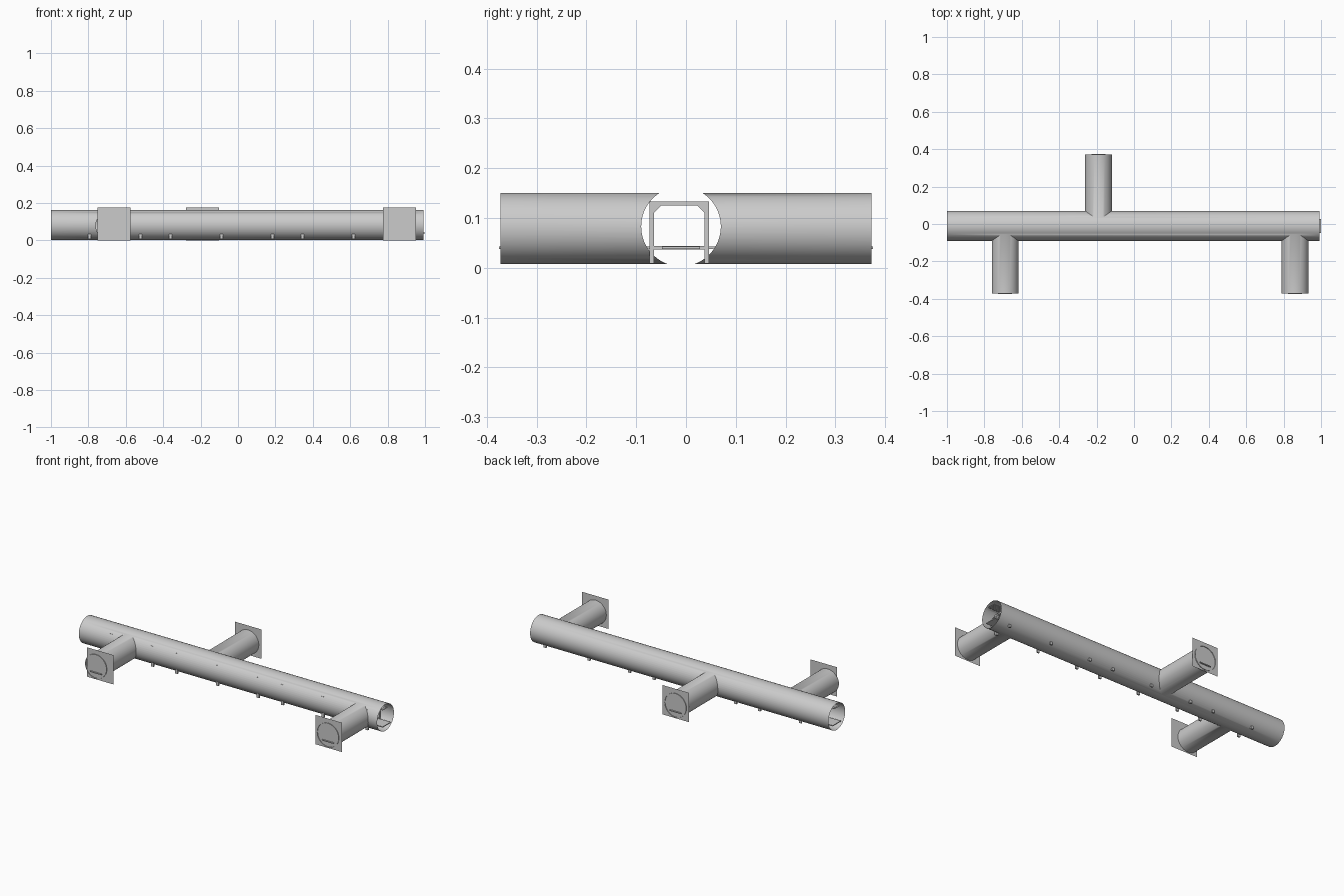
import bpy, bmesh, math
from mathutils import Matrix, Vector

if "Cube" in bpy.data.objects:
    bpy.data.objects.remove(bpy.data.objects["Cube"])

MAIN_Y, MAIN_Z, MAIN_R = -0.01, 0.083, 0.08
BR_Z, BR_R = 0.079, 0.0715
# branch x, direction in y, end plate centre x
BRANCHES = [(-0.689, -1, -0.662), (0.861, -1, 0.863), (-0.19, 1, -0.19)]
FRAMES = [-0.794, -0.521, -0.361, -0.088, 0.184, 0.346, 0.618, 0.91]


def finish(name, bm):
    me = bpy.data.meshes.new(name)
    bm.to_mesh(me)
    bm.free()
    ob = bpy.data.objects.new(name, me)
    bpy.context.collection.objects.link(ob)
    return ob


def add_tube(bm, a, b, r, n=32, caps=True):
    a, b = Vector(a), Vector(b)
    rot = (b - a).to_track_quat('Z', 'Y').to_matrix().to_4x4()
    bmesh.ops.create_cone(bm, cap_ends=caps, segments=n, radius1=r, radius2=r,
                          depth=(b - a).length,
                          matrix=Matrix.Translation((a + b) / 2) @ rot)


def add_box(bm, x0, x1, y0, y1, z0, z1):
    m = Matrix.Translation(((x0 + x1) / 2, (y0 + y1) / 2, (z0 + z1) / 2))
    bmesh.ops.create_cube(bm, size=1, matrix=m @ Matrix.Diagonal((x1 - x0, y1 - y0, z1 - z0, 1)))


def add_prism(bm, pts, x0, x1):
    """Extrude a y-z outline along x."""
    f = bm.faces.new([bm.verts.new((x0, y, z)) for y, z in pts])
    ext = bmesh.ops.extrude_face_region(bm, geom=[f])
    verts = [v for v in ext['geom'] if isinstance(v, bmesh.types.BMVert)]
    bmesh.ops.translate(bm, verts=verts, vec=(x1 - x0, 0, 0))
    # the starting face is kept as the second cap
    bmesh.ops.recalc_face_normals(bm, faces=bm.faces)


# tunnel shell: main pipe joined with three side pipes, ends opened afterwards
bm = bmesh.new()
add_tube(bm, (-1, MAIN_Y, MAIN_Z), (0.992, MAIN_Y, MAIN_Z), MAIN_R, 48)
shell = finish("tunnel_shell", bm)
cutters = []
for x, d, _ in BRANCHES:
    bm = bmesh.new()
    add_tube(bm, (x, MAIN_Y, BR_Z), (x, d * 0.372, BR_Z), BR_R, 40)
    c = finish("side_pipe_helper", bm)
    c.hide_render = True
    cutters.append(c)
    mod = shell.modifiers.new("join", 'BOOLEAN')
    mod.operation, mod.solver, mod.object = 'UNION', 'EXACT', c
joined = bpy.data.meshes.new_from_object(shell.evaluated_get(bpy.context.evaluated_depsgraph_get()))
shell.modifiers.clear()
shell.data = joined
for c in cutters:
    bpy.data.objects.remove(c)
bm = bmesh.new()
bm.from_mesh(joined)
caps = [f for f in bm.faces if abs(f.normal.x) > 0.99 and abs(f.calc_center_median().x) > 0.98
        or abs(f.normal.y) > 0.99 and abs(f.calc_center_median().y) > 0.37]
bmesh.ops.delete(bm, geom=caps, context='FACES')
bm.to_mesh(joined)
bm.free()

# thin square end plates on the side pipes
for i, (x, d, px) in enumerate(BRANCHES):
    bm = bmesh.new()
    h, y = 0.0885, d * 0.368
    bm.faces.new([bm.verts.new((px + sx * h, y, h + sz * h))
                  for sx, sz in ((-1, -1), (1, -1), (1, 1), (-1, 1))])
    finish(f"end_plate_{i + 1}", bm)

# walkway deck, with a spur into each side pipe
bm = bmesh.new()
add_box(bm, -1, 1, -0.048, 0.028, 0.038, 0.043)
for x, d, _ in BRANCHES:
    y0, y1 = sorted((d * 0.375, MAIN_Y + d * 0.038))
    add_box(bm, x - 0.038, x + 0.038, y0, y1, 0.038, 0.043)
finish("walkway_deck", bm)

# support frames: two posts, top beam, gussets, cross bar and bolts
bm = bmesh.new()
L, R, T, w = -0.073, 0.046, 0.133, 0.009
for fx in FRAMES:
    a, b = fx - 0.008, fx + 0.008
    add_prism(bm, [(L, 0.009), (L + w, 0.009), (L + w, T - 0.022), (L + w + 0.014, T - 0.008),
                   (R - w - 0.014, T - 0.008), (R - w, T - 0.022), (R - w, 0.009), (R, 0.009),
                   (R, T), (L, T)], a, b)
    add_box(bm, a, b, L + w, R - w, 0.037, 0.044)
    for y in (L + 0.0095, R - 0.0095):
        add_tube(bm, (a - 0.002, y, T - 0.009), (b + 0.002, y, T - 0.009), 0.0035, 10)
finish("support_frames", bm)

# six hollow conduits under the roof
bm = bmesh.new()
for i in range(6):
    y = -0.034 + i * 0.0084
    add_tube(bm, (-1, y, 0.1375), (0.992, y, 0.1375), 0.0036, 10, False)
pipes = finish("conduits", bm)

for ob in (shell, pipes):
    bpy.ops.object.select_all(action='DESELECT')
    ob.select_set(True)
    bpy.context.view_layer.objects.active = ob
    bpy.ops.object.shade_smooth_by_angle(angle=math.radians(40))
